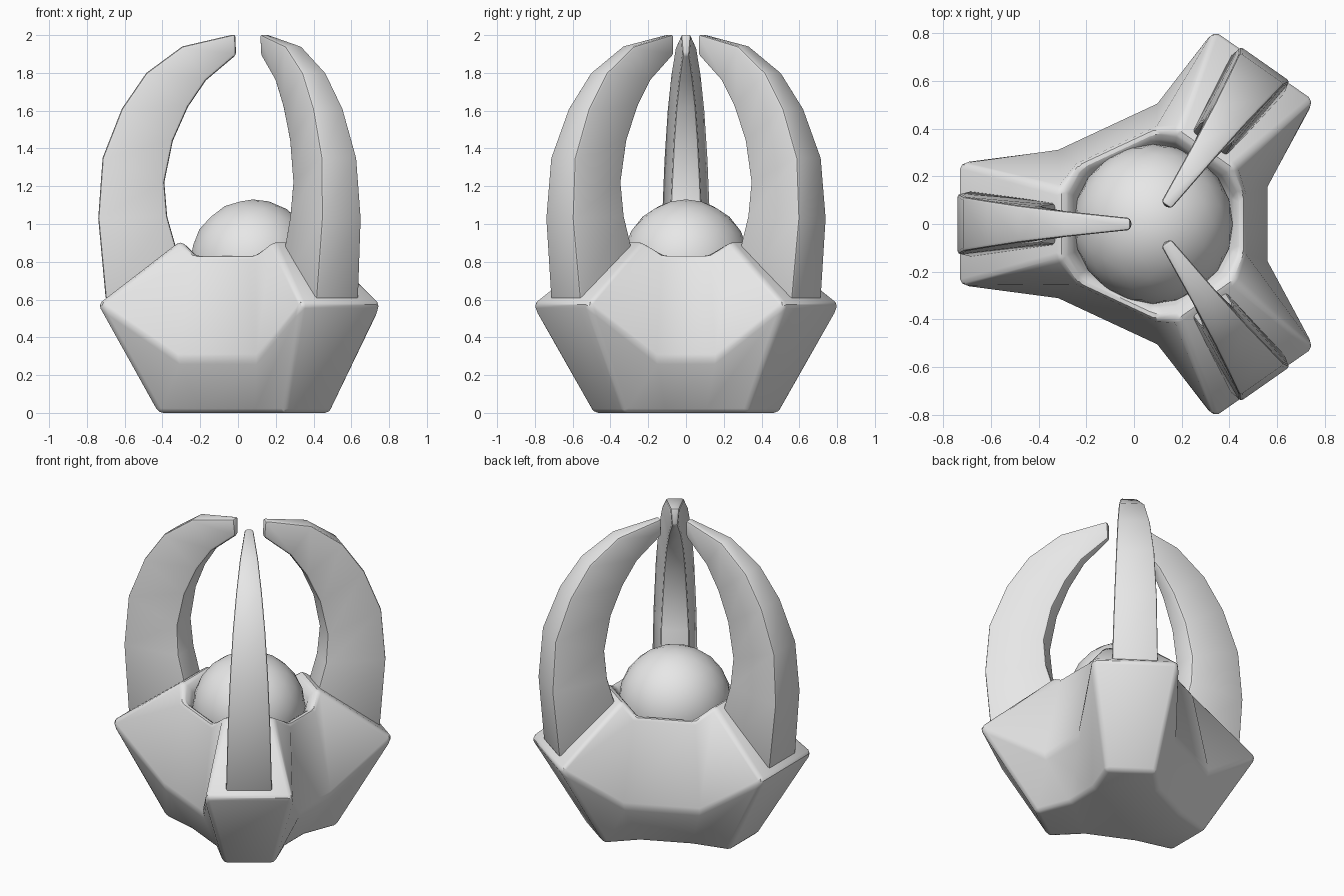
import bpy, bmesh, math
from mathutils import Vector

if "Cube" in bpy.data.objects:
    bpy.data.objects.remove(bpy.data.objects["Cube"])

CENTRE = Vector((0.08, 0, 0))
ARMS = (55, 180, 305)                                   # arm directions, degrees
VALLEYS = ((18, 88), (142, 218), (272, 342))            # valley angles beside each arm

grey = bpy.data.materials.new("light grey")
grey.diffuse_color = (0.8, 0.8, 0.8, 1)
grey.use_nodes = True
grey.node_tree.nodes["Principled BSDF"].inputs["Base Color"].default_value = grey.diffuse_color


def place(angle, u, v, z):
    """Point at radial u, sideways v and height z in an arm's frame."""
    a = math.radians(angle)
    return CENTRE + Vector((u * math.cos(a) - v * math.sin(a),
                            u * math.sin(a) + v * math.cos(a), z))


def loft(name, rings, bevel, smooth=35):
    """Skin closed rings of points, cap both ends, soften the edges."""
    bm = bmesh.new()
    rows = [[bm.verts.new(p) for p in ring] for ring in rings]
    n = len(rows[0])
    for a, b in zip(rows, rows[1:]):
        for i in range(n):
            j = (i + 1) % n
            bm.faces.new((a[i], a[j], b[j], b[i]))
    bm.faces.new(rows[0][::-1])
    bm.faces.new(rows[-1])
    bmesh.ops.recalc_face_normals(bm, faces=bm.faces)
    mesh = bpy.data.meshes.new(name)
    bm.to_mesh(mesh)
    bm.free()
    ob = bpy.data.objects.new(name, mesh)
    bpy.context.collection.objects.link(ob)
    mesh.materials.append(grey)
    bpy.ops.object.select_all(action='DESELECT')
    ob.select_set(True)
    bpy.context.view_layer.objects.active = ob
    mod = ob.modifiers.new("soft edges", 'BEVEL')
    mod.width = bevel
    mod.segments = 2
    mod.limit_method = 'ANGLE'
    mod.angle_limit = math.radians(30)
    bpy.ops.object.modifier_apply(modifier=mod.name)
    bpy.ops.object.shade_smooth_by_angle(angle=math.radians(smooth))
    return ob


# Three-armed base: each row is (arm radius, arm half width, arm z, valley radius, valley z)
ROWS = ((0.50, 0.15, 0.00, 0.34, 0.00),
        (0.82, 0.26, 0.575, 0.51, 0.285),
        (0.385, 0.14, 0.91, 0.405, 0.84),
        (0.335, 0.12, 0.87, 0.355, 0.82),
        (0.29, 0.10, 0.70, 0.30, 0.70))
rings = []
for u, w, z, vr, vz in ROWS:
    ring = []
    for arm, (before, after) in zip(ARMS, VALLEYS):
        ring += [place(before, vr, 0, vz), place(arm, u, -w, z),
                 place(arm, u, w, z), place(after, vr, 0, vz)]
    rings.append(ring)
loft("base", rings, 0.025)

# Curved claws: (outer u, outer z, inner u, inner z, half width)
CLAW = ((0.78, 0.60, 0.33, 0.60, 0.138),
        (0.82, 1.03, 0.455, 1.04, 0.128),
        (0.797, 1.35, 0.47, 1.22, 0.115),
        (0.695, 1.61, 0.425, 1.44, 0.098),
        (0.565, 1.80, 0.345, 1.62, 0.078),
        (0.375, 1.94, 0.25, 1.76, 0.055),
        (0.095, 2.005, 0.09, 1.895, 0.026))
for k, arm in enumerate(ARMS):
    loft(f"claw_{k + 1}",
         [[place(arm, ou, -w, oz), place(arm, ou, w, oz),
           place(arm, iu, 0.65 * w, iz), place(arm, iu, -0.65 * w, iz)]
          for ou, oz, iu, iz, w in CLAW], 0.014)

# Ball held in the middle
bpy.ops.mesh.primitive_ico_sphere_add(subdivisions=3, radius=0.335,
                                      location=CENTRE + Vector((0, 0, 0.795)))
ball = bpy.context.object
ball.name = "ball"
ball.data.materials.append(grey)
bpy.ops.object.shade_smooth()
